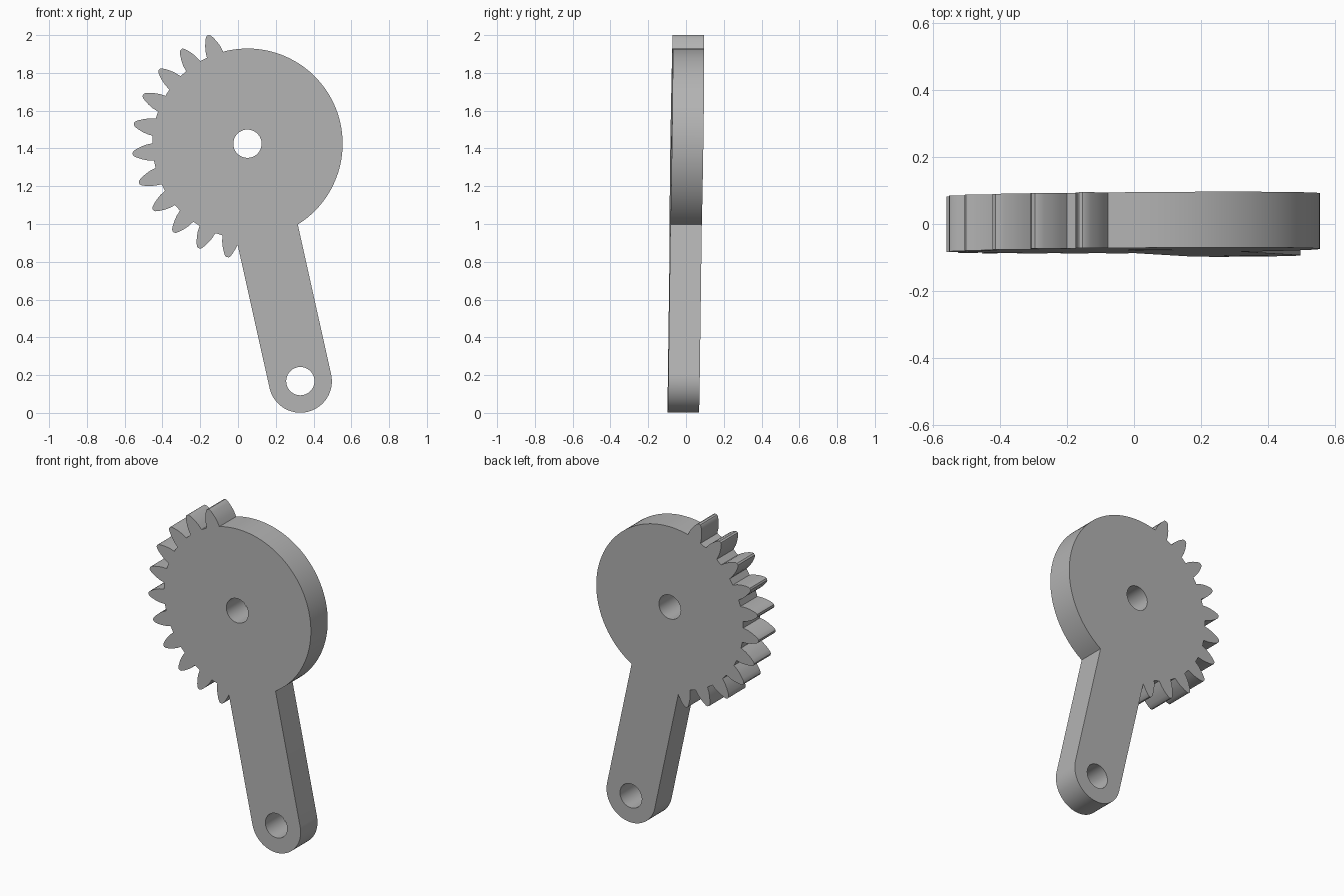
import bpy, bmesh
from math import radians, degrees, asin, atan2, cos, sin, pi
from mathutils import Vector

cube = bpy.data.objects.get("Cube")
if cube:
    bpy.data.objects.remove(cube, do_unlink=True)

HUB = Vector((0.05, 1.425))      # disc centre (x, z)
END = Vector((0.33, 0.168))      # arm eye centre
DISC_R, ARM_R, HOLE_R = 0.504, 0.167, 0.075
THICK = 0.166
TEETH, PITCH, FIRST = 11, 15, 110
# tooth flank: radius, half width
FLANK = [(0.503, 0.046), (0.535, 0.042), (0.562, 0.034),
         (0.588, 0.023), (0.604, 0.014), (0.610, 0.006)]


def polar(centre, r, deg):
    a = radians(deg)
    return centre + Vector((cos(a), sin(a))) * r


def arc(centre, r, start, stop, n):
    return [polar(centre, r, start + (stop - start) * i / n) for i in range(n + 1)]


def tooth(deg):
    rise = [polar(HUB, r, deg - degrees(w / r)) for r, w in FLANK]
    fall = [polar(HUB, r, deg + degrees(w / r)) for r, w in reversed(FLANK)]
    return rise + fall


# Outline, counter-clockwise: plain rim, toothed rim, arm
d = END - HUB
arm_dir = degrees(atan2(d.y, d.x)) + 360
outline = arc(HUB, DISC_R, arm_dir + degrees(asin(ARM_R / DISC_R)), 464, 56)
for i in range(TEETH):
    outline += tooth(FIRST + PITCH * i)
outline.pop()                    # last tooth runs straight into the arm
outline.pop()
r = 0.537
outline.append(polar(HUB, r, arm_dir - degrees(asin(ARM_R / r))))
outline += arc(END, ARM_R, arm_dir - 90, arm_dir + 90, 32)

# Flat face with two holes, then extruded
bm = bmesh.new()
loops = [outline, arc(HUB, HOLE_R, 0, 350, 35), arc(END, HOLE_R, 0, 350, 35)]
for pts in loops:
    vs = [bm.verts.new((p.x, -THICK / 2, p.y)) for p in pts]
    for a, b in zip(vs, vs[1:] + vs[:1]):
        bm.edges.new((a, b))
bmesh.ops.triangle_fill(bm, edges=bm.edges[:], use_beauty=True, use_dissolve=False)
ext = bmesh.ops.extrude_face_region(bm, geom=bm.faces[:], use_keep_orig=True)
moved = [g for g in ext["geom"] if isinstance(g, bmesh.types.BMVert)]
bmesh.ops.translate(bm, verts=moved, vec=(0, THICK, 0))
bmesh.ops.recalc_face_normals(bm, faces=bm.faces[:])

# Slight lean of the whole plate
for v in bm.verts:
    v.co.y += 0.015 * (v.co.z - 1) + 0.008 * v.co.x - 0.002

mesh = bpy.data.meshes.new("gear_lever")
bm.to_mesh(mesh)
bm.free()
lever = bpy.data.objects.new("gear_lever", mesh)
bpy.context.collection.objects.link(lever)

# Plain grey metal
mat = bpy.data.materials.new("plain_grey")
mat.use_nodes = True
colour = (0.45, 0.45, 0.45, 1)
mat.diffuse_color = colour
mat.node_tree.nodes["Principled BSDF"].inputs["Base Color"].default_value = colour
mesh.materials.append(mat)

bpy.ops.object.select_all(action="DESELECT")
lever.select_set(True)
bpy.context.view_layer.objects.active = lever
bpy.ops.object.shade_smooth_by_angle(angle=radians(30))
